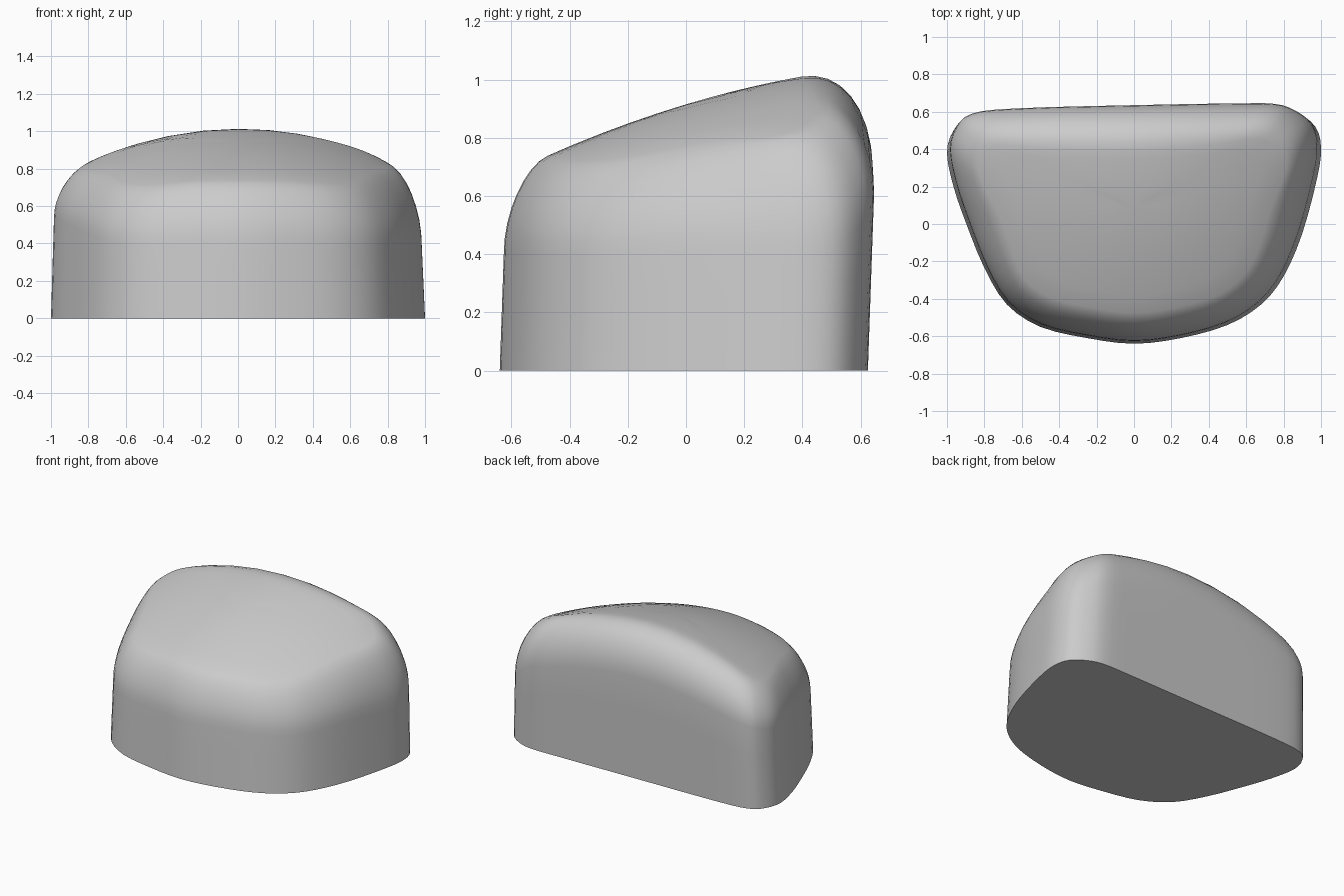
import bpy, bmesh, math
from mathutils import Vector

if "Cube" in bpy.data.objects:
    bpy.data.objects.remove(bpy.data.objects["Cube"])

# D-shaped footprint: x, y, round-over width, round-over height
outline = [
    (-1.0, .38, .19, .20), (-.965, .50, .20, .22), (-.88, .57, .22, .24), (-.65, .595, .24, .28),
    (0, .61, .24, .32), (.55, .622, .24, .32), (.77, .622, .22, .30), (.88, .59, .22, .32),
    (.97, .52, .22, .34), (1.0, .41, .22, .36), (.98, .25, .21, .34), (.90, -.05, .18, .28),
    (.80, -.28, .17, .26), (.68, -.43, .16, .25), (.50, -.54, .15, .25), (.25, -.61, .15, .26),
    (0, -.64, .15, .27), (-.25, -.61, .15, .26), (-.50, -.55, .15, .25), (-.68, -.43, .15, .23),
    (-.80, -.235, .16, .22), (-.90, .01, .17, .21), (-.965, .20, .18, .20)]


def smooth_loop(points, steps):
    """Closed Catmull-Rom curve through the footprint points."""
    pts = [Vector(p) for p in points]
    n, out = len(pts), []
    for i in range(n):
        a, b, c, d = (pts[(i + k) % n] for k in (-1, 0, 1, 2))
        for s in range(steps):
            t = s / steps
            out.append(b + .5 * t * ((c - a) + t * ((2*a - 5*b + 4*c - d) + t * (3*b - a - 3*c + d))))
    return out


def roof(x, y):
    """Sloping domed top."""
    return .915 + .30 * y - .15 * y * y - .28 * x * x


def lean(x, y, z):
    """Walls taper slightly inward at the front and sides, outward at the back."""
    side = .045 if x > 0 else .03
    return Vector((x * (1 - side * z), y + .035 * z, z))


loop = smooth_loop(outline, 3)
rings = [[] for _ in range(17)]
for x, y, r, v in loop:
    wx, wy, _ = lean(x, y, .5)
    inward = (Vector((.5 * wx, .05)) - Vector((wx, wy))).normalized()
    rim_z = roof(wx, wy) - v
    # wall
    for k in range(3):
        rings[k].append(lean(x, y, rim_z * k / 3))
    # rounded rim
    top = None
    base = lean(x, y, rim_z)
    for k in range(9):
        a = math.pi / 2 * k / 8
        p = base.xy + inward * r * (1 - math.cos(a))
        rise = math.sin(a)
        z = rim_z + (roof(p.x, p.y) - rim_z) * rise
        if k == 0:
            z = rim_z
        rings[3 + k].append(Vector((p.x, p.y, z)))
        top = p
    # top surface
    for k in range(5):
        p = top.lerp(Vector((0, .08)), (k + 1) / 6)
        rings[12 + k].append(Vector((p.x, p.y, roof(p.x, p.y))))

bm = bmesh.new()
vr = [[bm.verts.new(p) for p in ring] for ring in rings]
n = len(loop)
for lo, hi in zip(vr, vr[1:]):
    for i in range(n):
        j = (i + 1) % n
        bm.faces.new((lo[i], lo[j], hi[j], hi[i]))
bm.faces.new(vr[0])
centre = bm.verts.new((0, .08, roof(0, .08)))
for i in range(n):
    bm.faces.new((vr[-1][i], vr[-1][(i + 1) % n], centre))
bmesh.ops.recalc_face_normals(bm, faces=bm.faces)

mesh = bpy.data.meshes.new("rounded_block")
bm.to_mesh(mesh)
bm.free()
block = bpy.data.objects.new("rounded_block", mesh)
bpy.context.collection.objects.link(block)
bpy.context.view_layer.objects.active = block
block.select_set(True)
bpy.ops.object.shade_smooth_by_angle(angle=math.radians(35))
